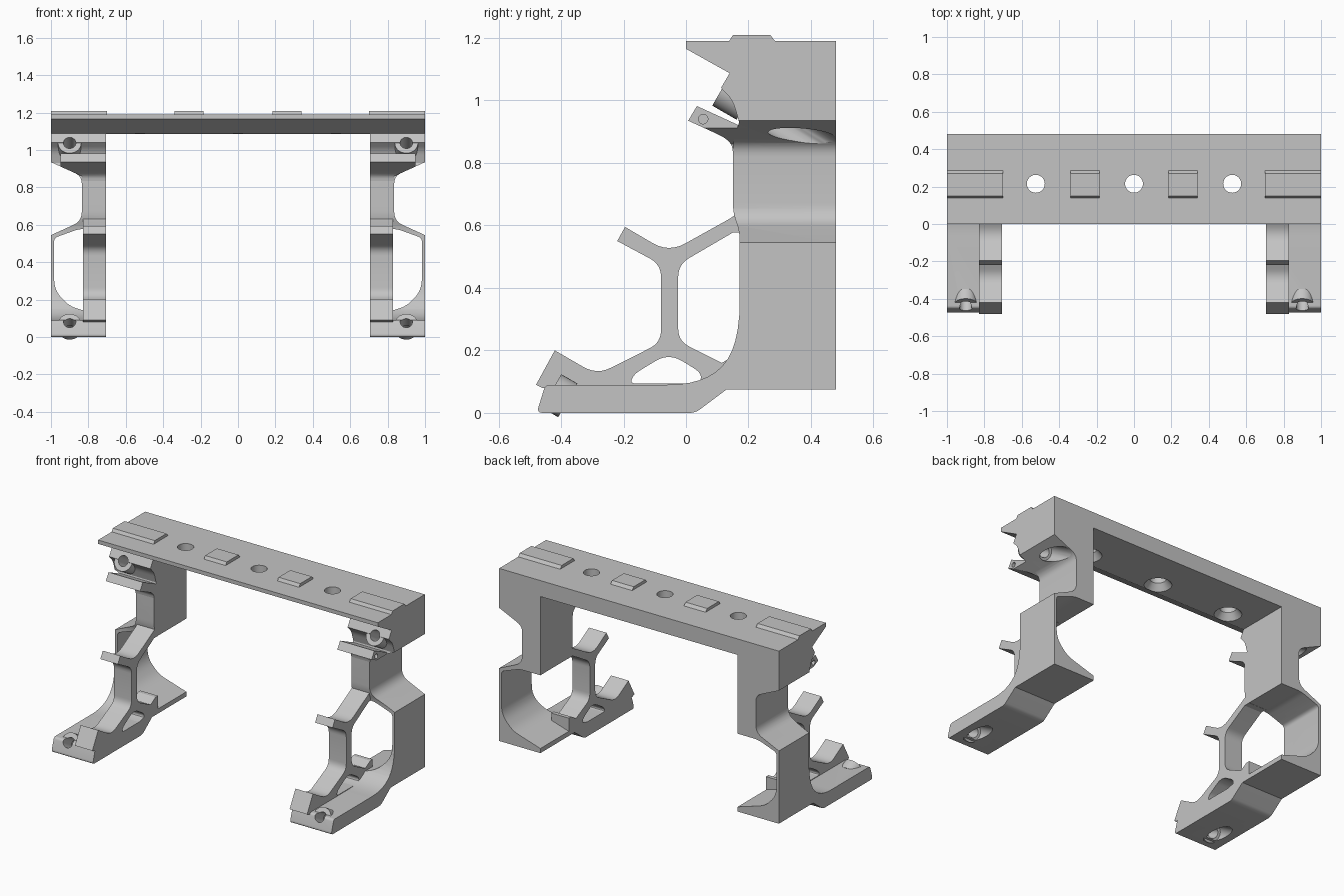
import bpy, bmesh, math
from mathutils import Vector

if "Cube" in bpy.data.objects:
    bpy.data.objects.remove(bpy.data.objects["Cube"])

grey = bpy.data.materials.new("light_grey")
grey.diffuse_color = (0.55, 0.55, 0.55, 1)
grey.use_nodes = True
grey.node_tree.nodes["Principled BSDF"].inputs["Base Color"].default_value = grey.diffuse_color


def rounded(pts):
    """Points are (u, v) or (u, v, corner_size); sized corners become curves."""
    out = []
    for i, p in enumerate(pts):
        c = Vector(p[:2])
        if len(p) == 2:
            out.append(c)
            continue
        a, b = Vector(pts[i - 1][:2]), Vector(pts[(i + 1) % len(pts)][:2])
        s = c + (a - c).normalized() * min(p[2], (a - c).length * .49)
        e = c + (b - c).normalized() * min(p[2], (b - c).length * .49)
        for k in range(7):
            t = k / 6
            out.append(s * (1 - t) ** 2 + c * 2 * t * (1 - t) + e * t * t)
    return out


def finish(name, bm):
    bmesh.ops.recalc_face_normals(bm, faces=bm.faces)
    me = bpy.data.meshes.new(name)
    bm.to_mesh(me)
    bm.free()
    me.materials.append(grey)
    ob = bpy.data.objects.new(name, me)
    bpy.context.collection.objects.link(ob)
    return ob


def prism(name, pts, lo, hi, axis='x'):
    """Extrude a (y, z) profile along x, or an (x, z) profile along y."""
    bm = bmesh.new()
    place = (lambda p, d: (d, p[0], p[1])) if axis == 'x' else (lambda p, d: (p[0], d, p[1]))
    f = bm.faces.new([bm.verts.new(place(p, lo)) for p in rounded(pts)])
    r = bmesh.ops.extrude_face_region(bm, geom=[f])
    verts = [v for v in r['geom'] if isinstance(v, bmesh.types.BMVert)]
    bmesh.ops.translate(bm, verts=verts, vec=place((0, 0), hi - lo))
    return finish(name, bm)


def rod(name, start, direction, length, r1, r2=None):
    """Cylinder or cone that begins at start and runs along direction."""
    d = Vector(direction).normalized()
    bm = bmesh.new()
    bmesh.ops.create_cone(bm, cap_ends=True, segments=32, radius1=r1,
                          radius2=r1 if r2 is None else r2, depth=length)
    bmesh.ops.transform(bm, verts=bm.verts, matrix=d.to_track_quat('Z', 'Y').to_matrix().to_4x4())
    bmesh.ops.translate(bm, verts=bm.verts, vec=Vector(start) + d * length / 2)
    return finish(name, bm)


def combine(ob, cutter, op='DIFFERENCE'):
    m = ob.modifiers.new(op.lower(), 'BOOLEAN')
    m.operation, m.object, m.solver = op, cutter, 'EXACT'
    bpy.context.view_layer.update()
    me = bpy.data.meshes.new_from_object(ob.evaluated_get(bpy.context.evaluated_depsgraph_get()))
    ob.modifiers.clear()
    ob.data = me
    bpy.data.objects.remove(cutter)


# top rail with sloped front lip and countersunk holes
rail = prism("top_rail", [(0, 1.19), (0, 1.165), (.14, 1.087), (.48, 1.087), (.48, 1.19)], -1, 1)
for x in (-.525, 0, .525):
    combine(rail, rod("cutter", (x, .215, 1), (0, 0, 1), .3, .048))
    combine(rail, rod("cutter", (x, .215, 1.077), (0, 0, 1), .05, .088, .048))

# raised pads on the rail
pad = [(.135, 1.185), (.15, 1.209), (.27, 1.209), (.285, 1.19), (.285, 1.185)]
mirrored = [prism("end_pad", pad, .7, 1), prism("middle_pad", pad, .185, .34)]

# leg body: side outline crossed with front outline
leg = prism("leg", [
    (.48, 1.088), (.14, 1.088), (.112, 1.04), (.15, 1.0, .03), (.17, .93), (.15, .87, .03),
    (.15, .64, .04), (.172, .58, .03), (.172, .21, .15), (.06, .09, .12), (-.45, .09, .015),
    (-.478, 0, .02), (.03, 0, .02), (.13, .075), (.48, .075)], .705, 1.0)
front = prism("cutter", [
    (.6, -.1), (1.1, -.1), (1.1, .545), (1.0, .545), (.835, .62, .05), (.835, .86, .04),
    (1.0, .935), (1.1, .935), (1.1, 1.3), (.6, 1.3)], -1, 1, 'y')
combine(leg, front, 'INTERSECT')
# hollow behind the outer wall
combine(leg, prism("cutter", [
    (.6, .09), (.705, .105), (.9, .165, .04), (.983, .25, .06), (.983, .53, .02),
    (.85, .578, .03), (.6, .578)], .0, .6, 'y'))

# forked brace with nose block and forward tab
brace = prism("brace", [
    (-.48, .09), (-.42, .2), (-.285, .122, .05), (-.08, .225, .04), (-.08, .475, .04),
    (-.22, .55), (-.195, .595), (-.055, .513, .06), (.15, .627, .02), (.19, .66),
    (.19, .577), (.15, .577), (-.025, .475, .04), (-.025, .23, .04), (.115, .16),
    (.165, .19), (.19, .19), (.19, .09), (.06, .08), (-.46, .08)], .705, .83)
combine(brace, prism("cutter", [
    (-.18, .094, .02), (-.165, .125, .02), (-.055, .192, .05), (.05, .128, .03),
    (.045, .094, .04)], .6, 1))

# sloped shelf under the upper bolt
shelf = prism("upper_shelf", [
    (.007, .935), (.035, .982), (.17, .92), (.2, .92), (.2, .84), (.152, .82),
    (.145, .872, .05)], .705, .95)
combine(shelf, prism("cutter", [(.835, .7), (1.1, .7), (1.1, .98), (.835, .86)], -1, .6, 'y'))
combine(shelf, rod("cutter", (.9, .055, .94), (1, 0, 0), .2, .015))

# tilted bolt collars, with through holes and exit counterbores
axis = Vector((0, .866, -.5))
for name, c, body, depth, exit_at in (("upper_collar", (.9, .115, 1.037), leg, .09, .18),
                                      ("lower_collar", (.9, -.43, .07), leg, .06, .075)):
    c = Vector(c)
    collar = rod(name, c, axis, depth, .062)
    combine(collar, rod("cutter", c - axis * .1, axis, .4, .033))
    combine(body, rod("cutter", c - axis * .05, axis, .5 if c.z > .5 else .3, .033))
    combine(body, rod("cutter", c + axis * exit_at, axis, .35, .05))
    mirrored.append(collar)

# copy every leg part to the other side
mirrored += [leg, brace, shelf]
for ob in mirrored:
    m = ob.modifiers.new("mirror", 'MIRROR')
    m.use_axis = (True, False, False)
    m.use_clip = False
    m.use_mirror_merge = False

# smooth the curved runs and keep the hard edges
for ob in mirrored + [rail]:
    bpy.ops.object.select_all(action='DESELECT')
    ob.select_set(True)
    bpy.context.view_layer.objects.active = ob
    bpy.ops.object.shade_smooth_by_angle(angle=math.radians(28))
